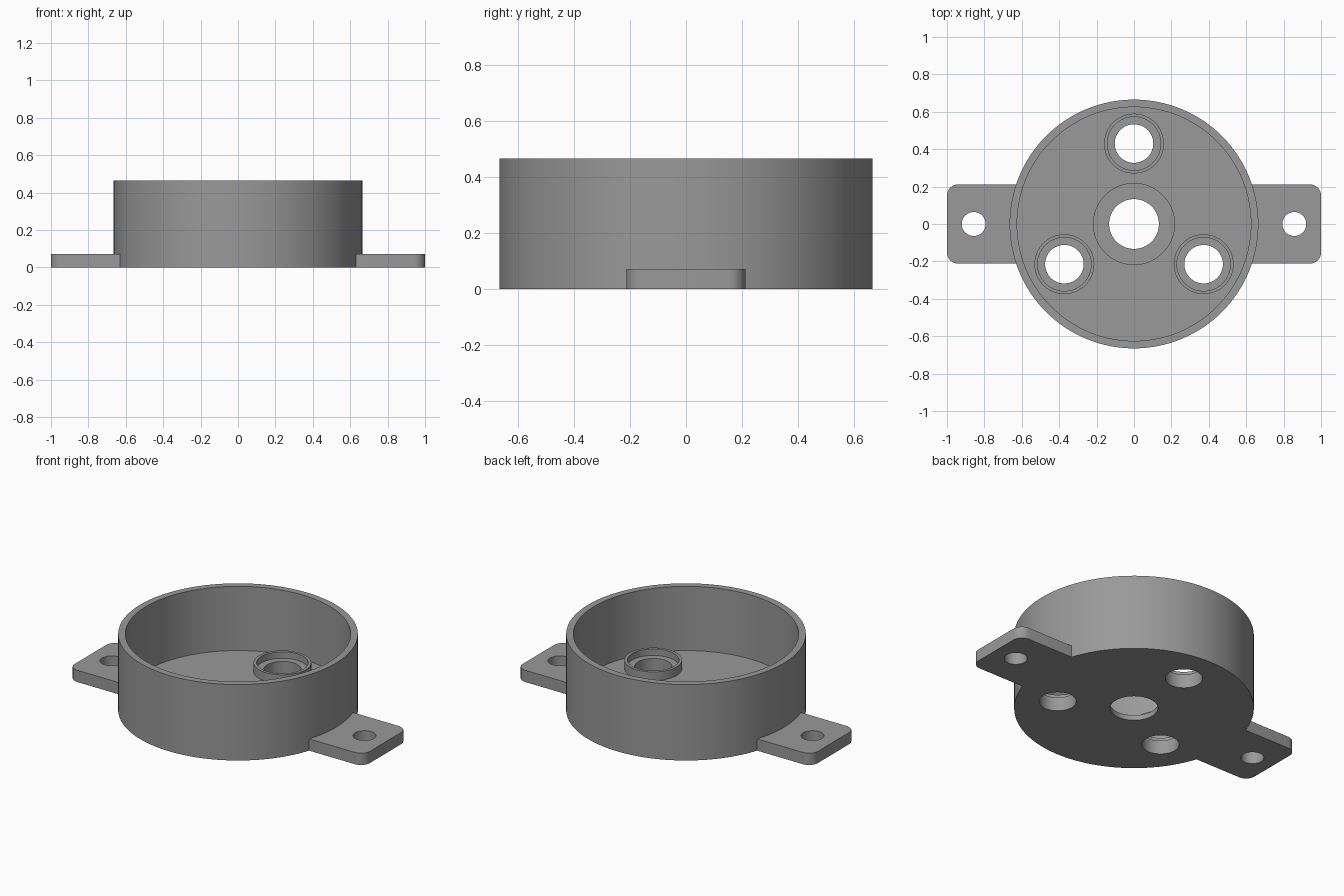
import bpy, bmesh, math

if "Cube" in bpy.data.objects:
    bpy.data.objects.remove(bpy.data.objects["Cube"])

R, H, WALL = 0.665, 0.465, 0.04      # cup radius, height, wall thickness
BASE = 0.072                         # floor and tab thickness

grey = bpy.data.materials.new("mid_grey")
grey.diffuse_color = (0.32, 0.32, 0.32, 1)
grey.use_nodes = True
grey.node_tree.nodes["Principled BSDF"].inputs["Base Color"].default_value = grey.diffuse_color


def prism(name, points, z0, z1):
    """Extrude a flat outline from z0 to z1."""
    bm = bmesh.new()
    face = bm.faces.new([bm.verts.new((x, y, z0)) for x, y in points])
    ext = bmesh.ops.extrude_face_region(bm, geom=[face])
    for v in ext["geom"]:
        if isinstance(v, bmesh.types.BMVert):
            v.co.z = z1
    bmesh.ops.recalc_face_normals(bm, faces=bm.faces)
    mesh = bpy.data.meshes.new(name)
    bm.to_mesh(mesh)
    bm.free()
    mesh.materials.append(grey)
    ob = bpy.data.objects.new(name, mesh)
    bpy.context.collection.objects.link(ob)
    return ob


def cylinder(name, x, y, r, z0, z1, n=64):
    return prism(name, [(x + r * math.cos(2 * math.pi * i / n),
                         y + r * math.sin(2 * math.pi * i / n)) for i in range(n)], z0, z1)


def combine(target, tool, operation):
    """Boolean the tool into the target, then discard the tool."""
    mod = target.modifiers.new(operation.lower(), 'BOOLEAN')
    mod.operation, mod.object, mod.solver = operation, tool, 'EXACT'
    bpy.context.view_layer.update()
    deps = bpy.context.evaluated_depsgraph_get()
    mesh = bpy.data.meshes.new_from_object(target.evaluated_get(deps))
    target.modifiers.clear()
    target.data = mesh
    bpy.data.objects.remove(tool, do_unlink=True)


def tab_outline(side):
    """Rectangle with rounded outer corners."""
    half, c = 0.212, 0.06
    pts = [(0.627, -half)]
    for cy, start in ((-half + c, -90), (half - c, 0)):
        for i in range(9):
            a = math.radians(start + 90 * i / 8)
            pts.append((1 - c + c * math.cos(a), cy + c * math.sin(a)))
    pts.append((0.627, half))
    return [(side * x, y) for x, y in pts]


# Round body with two mounting tabs
cup = cylinder("mounting_cup", 0, 0, R, 0, H, 128)
for side in (-1, 1):
    combine(cup, prism("tab", tab_outline(side), 0, BASE), 'UNION')
    combine(cup, cylinder("tab_hole", side * 0.857, 0, 0.064, -0.1, 0.2, 48), 'DIFFERENCE')

# Hollow interior
combine(cup, cylinder("cavity", 0, 0, R - WALL, BASE, 1, 128), 'DIFFERENCE')

# Central recess and through hole
combine(cup, cylinder("centre_recess", 0, 0, 0.217, 0.032, 0.2), 'DIFFERENCE')
combine(cup, cylinder("centre_hole", 0, 0, 0.133, -0.1, 0.2), 'DIFFERENCE')

# Three raised bosses, each counterbored and drilled through
for k in range(3):
    a = math.radians(90 + 120 * k)
    x, y = 0.43 * math.cos(a), 0.43 * math.sin(a)
    combine(cup, cylinder("boss", x, y, 0.16, 0.05, 0.125), 'UNION')
    combine(cup, cylinder("counterbore", x, y, 0.143, 0.085, 0.3), 'DIFFERENCE')
    combine(cup, cylinder("boss_hole", x, y, 0.103, -0.1, 0.3), 'DIFFERENCE')

# Smooth round walls, crisp edges
bpy.ops.object.select_all(action='DESELECT')
cup.select_set(True)
bpy.context.view_layer.objects.active = cup
bpy.ops.object.shade_smooth_by_angle(angle=math.radians(30))
